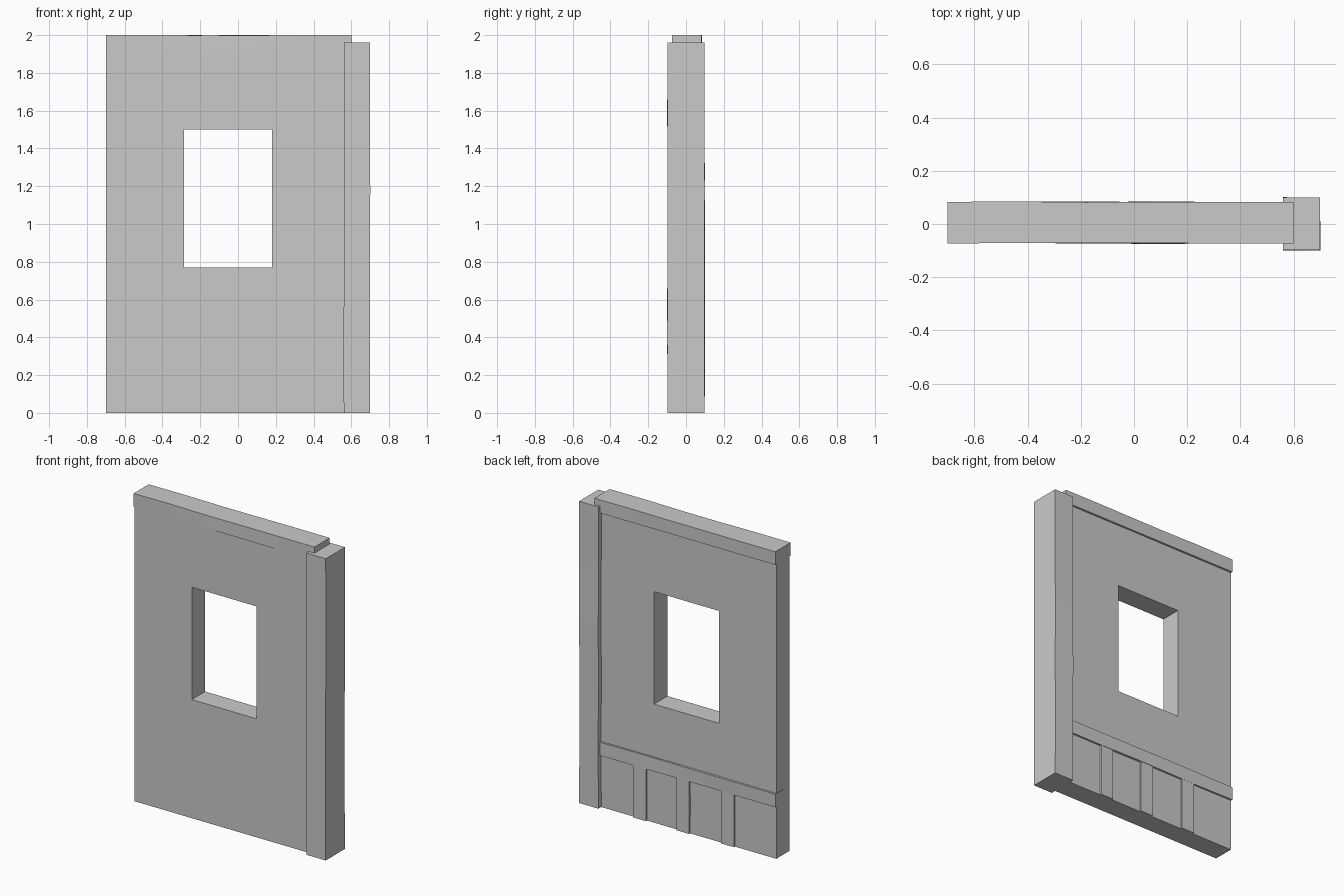
import bpy, bmesh, random
from mathutils import Vector

if "Cube" in bpy.data.objects:
    bpy.data.objects.remove(bpy.data.objects["Cube"])

random.seed(4)
stone = bpy.data.materials.new("light_grey")
stone.diffuse_color = (0.59, 0.59, 0.59, 1)
stone.use_nodes = True
stone.node_tree.nodes["Principled BSDF"].inputs["Base Color"].default_value = stone.diffuse_color


def finish(name, bm):
    bmesh.ops.recalc_face_normals(bm, faces=bm.faces)
    mesh = bpy.data.meshes.new(name)
    bm.to_mesh(mesh)
    bm.free()
    mesh.materials.append(stone)
    obj = bpy.data.objects.new(name, mesh)
    bpy.context.collection.objects.link(obj)
    return obj


def timber(name, lo, hi, axis, segments=1, wobble=0.0):
    """Box cut into segments along one axis; inner cuts are nudged for a hewn look."""
    lo, hi = Vector(lo), Vector(hi)
    a, b = [i for i in range(3) if i != axis]
    bm = bmesh.new()
    rings = []
    for i in range(segments + 1):
        ring = []
        for u, v in ((0, 0), (1, 0), (1, 1), (0, 1)):
            p = Vector()
            p[axis] = lo[axis] + (hi[axis] - lo[axis]) * i / segments
            p[a] = (lo[a], hi[a])[u]
            p[b] = (lo[b], hi[b])[v]
            if 0 < i < segments:
                p[a] += random.uniform(-wobble, wobble)
                p[b] += random.uniform(-wobble, wobble)
            ring.append(bm.verts.new(p))
        rings.append(ring)
    for r, s in zip(rings, rings[1:]):
        for k in range(4):
            bm.faces.new((r[k], r[(k + 1) % 4], s[(k + 1) % 4], s[k]))
    bm.faces.new(rings[0])
    bm.faces.new(rings[-1])
    return finish(name, bm)


def rectangle(x0, x1, z0, z1):
    return [(x0, z0), (x1, z0), (x1, z1), (x0, z1)]


# Plaster wall with a window opening
bm = bmesh.new()
outer = rectangle(-0.698, 0.61, 0.0, 1.96)
inner = rectangle(-0.285, 0.18, 0.77, 1.50)
loops = [[bm.verts.new((x, y, z)) for x, z in pts]
         for pts, y in ((outer, -0.067), (inner, -0.067), (inner, 0.07), (outer, 0.07))]
for i in range(4):
    r, s = loops[i], loops[(i + 1) % 4]
    for k in range(4):
        bm.faces.new((r[k], r[(k + 1) % 4], s[(k + 1) % 4], s[k]))
finish("wall_panel", bm)

# Corner post and top beam
timber("corner_post", (0.56, -0.098, 0.0), (0.699, 0.099, 1.96), 2, 5, 0.002)
timber("top_beam", (-0.70, -0.073, 1.915), (0.60, 0.083, 2.0), 0, 5, 0.002)

# Back rail with three battens below it
timber("back_rail", (-0.70, 0.0, 0.34), (0.58, 0.083, 0.425), 0, 5, 0.002)
for i, x in enumerate((-0.355, -0.033, 0.277)):
    timber(f"batten_{i + 1}", (x - 0.046, 0.0, 0.0), (x + 0.046, 0.081, 0.36), 2, 2, 0.001)
